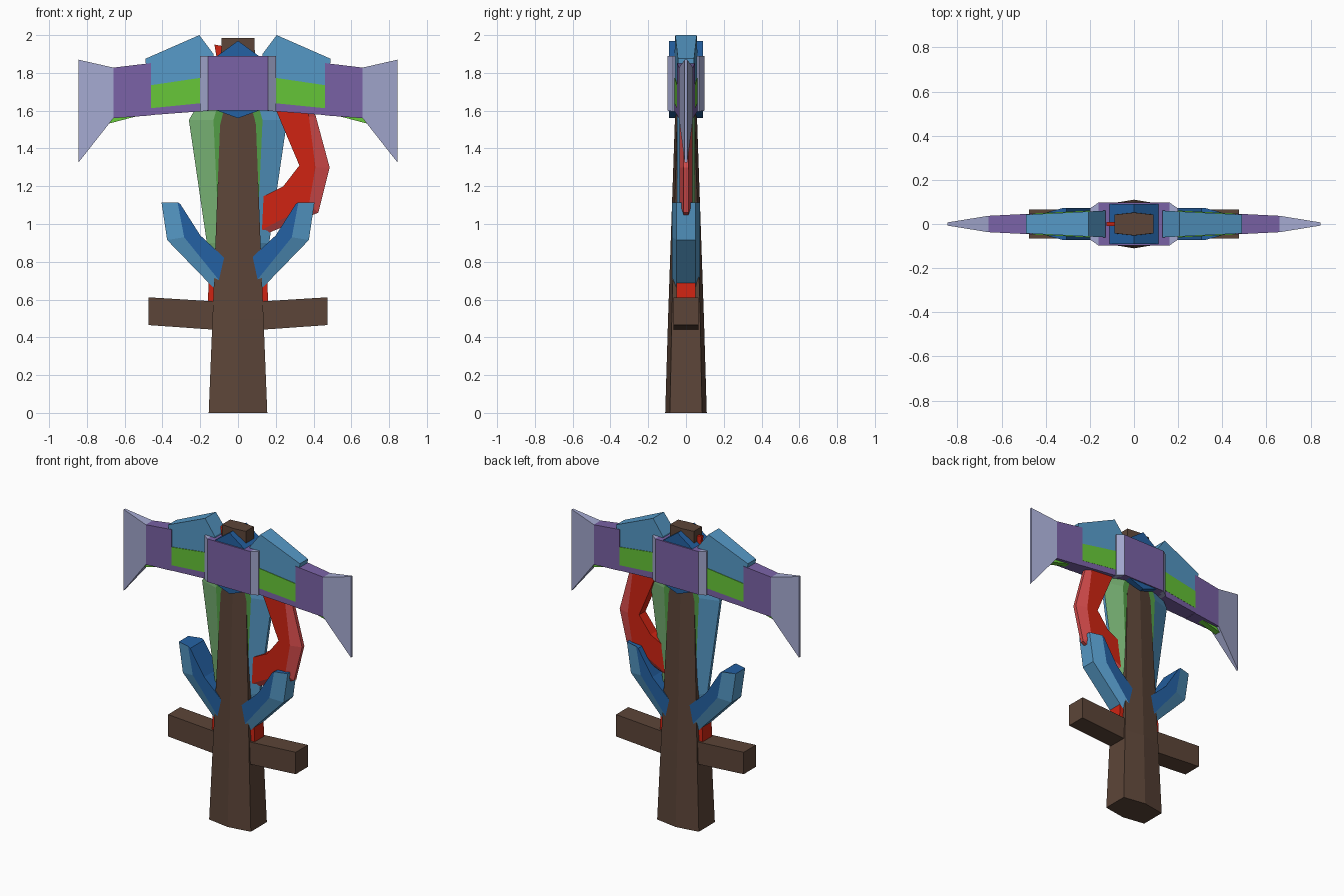
import bpy, bmesh

if "Cube" in bpy.data.objects:
    bpy.data.objects.remove(bpy.data.objects["Cube"])


def mat(name, r, g, b):
    m = bpy.data.materials.new(name)
    lin = [((c / 255 + 0.055) / 1.055) ** 2.4 for c in (r, g, b)]
    m.diffuse_color = (*lin, 1)
    m.use_nodes = True
    m.node_tree.nodes["Principled BSDF"].inputs["Base Color"].default_value = m.diffuse_color
    return m


BROWN = mat("brown wood", 92, 69, 56)
DARK = mat("dark blue", 36, 97, 163)
BLUE = mat("light blue", 86, 154, 200)
PALE = mat("pale green", 120, 178, 116)
MID = mat("mid green", 82, 158, 70)
GREEN = mat("bright green", 102, 198, 56)
RED = mat("red", 208, 36, 18)
ROSE = mat("light red", 214, 76, 76)
PURPLE = mat("purple", 122, 98, 166)
LILAC = mat("lilac", 164, 169, 208)


def loft(name, sections, strip_mats):
    """Skin matching rings of points; strip j takes strip_mats[j]."""
    bm = bmesh.new()
    mats = list(dict.fromkeys(strip_mats))
    rings = [[bm.verts.new(p) for p in sec] for sec in sections]
    n = len(rings[0])
    for a, b in zip(rings, rings[1:]):
        for j in range(n):
            k = (j + 1) % n
            f = bm.faces.new((a[j], a[k], b[k], b[j]))
            f.material_index = mats.index(strip_mats[j % len(strip_mats)])
    for cap in (rings[0], rings[-1]):
        bm.faces.new(cap).material_index = mats.index(strip_mats[-1])
    bmesh.ops.recalc_face_normals(bm, faces=bm.faces)
    me = bpy.data.meshes.new(name)
    bm.to_mesh(me)
    bm.free()
    for m in mats:
        me.materials.append(m)
    ob = bpy.data.objects.new(name, me)
    bpy.context.collection.objects.link(ob)
    return ob


def prism(name, pts, m, s=1):
    """Front profile of (x, z, half thickness), extruded both ways in y."""
    return loft(name, [[(s * x, d * h, z) for x, z, h in pts] for d in (-1, 1)], [m])


def bevelled(name, stations, h, e, strip_mats, s=1):
    """Blade section: inner edge, ridge (both half thickness h), outer edge (e)."""
    secs = []
    for i, r, o in stations:
        ring = [(i, -h), (r, -h), (o, -e), (o, e), (r, h), (i, h)]
        secs.append([(s * p[0], y, p[1]) for p, y in ring])
    return loft(name, secs, strip_mats)


def arm_h(x):
    return 0.07 - 0.05 * x


def tapered(pts, extra=0.0):
    return [(x, z, arm_h(x) + extra) for x, z in pts]


# tapered six-sided shaft
shaft = []
for z, a, b, c in ((0, .155, .085, .11), (.5, .135, .075, .095),
                   (1.6, .092, .046, .057), (1.985, .088, .042, .052)):
    shaft.append([(-a, -b, z), (0, -c, z), (a, -b, z), (a, b, z), (0, c, z), (-a, b, z)])
loft("shaft", shaft, [BROWN])

# crossguard, tips raised slightly
prism("crossguard", [(-.475, .465, .065), (-.12, .44, .065), (.12, .44, .065), (.475, .465, .065),
                     (.475, .612, .065), (.12, .59, .065), (-.12, .59, .065), (-.475, .612, .065)], BROWN)

# hammer core and gem behind it
prism("head_core", [(-.16, 1.6, .098), (.16, 1.6, .098), (.16, 1.89, .098), (-.16, 1.89, .098)], PURPLE)
prism("head_gem", [(0, 1.97, .09), (.11, 1.89, .09), (.11, 1.6, .09),
                   (0, 1.56, .09), (-.11, 1.6, .09), (-.11, 1.89, .09)], DARK)

for s, side in ((-1, "left"), (1, "right")):
    # hammer head: collar, arm, inlay, fin, flared edge
    prism(side + "_collar", [(.16, 1.6, .098), (.2, 1.595, .07), (.2, 1.89, .07), (.16, 1.89, .098)], LILAC, s)
    prism(side + "_arm_end", tapered([(.46, 1.575), (.66, 1.56), (.66, 1.828), (.46, 1.852)]), PURPLE, s)
    prism(side + "_arm_base", tapered([(.15, 1.6), (.47, 1.576), (.47, 1.615), (.15, 1.645)]), PURPLE, s)
    prism(side + "_inlay", tapered([(.19, 1.64), (.46, 1.613), (.46, 1.735), (.19, 1.775)], .001), GREEN, s)
    prism(side + "_under_spike", [(.5, 1.58, .02), (.69, 1.53, .02), (.72, 1.6, .015)], GREEN, s)
    prism(side + "_fin", tapered([(.12, 1.62), (.47, 1.6), (.49, 1.875), (.205, 2.0), (.13, 1.9)], -.003), BLUE, s)
    prism(side + "_cutting_edge", [(.66, 1.56, .037), (.845, 1.325, .007),
                                   (.845, 1.87, .007), (.66, 1.828, .037)], LILAC, s)

    # long double-coloured blade beside the shaft (colours swap on the back)
    front, back = (PALE, BLUE) if s < 0 else (BLUE, PALE)
    bevelled(side + "_long_blade",
             [((0, z), (r, z), (o, z)) for z, r, o in
              ((1.62, .11, .22), (1.55, .13, .26), (.9, .1, .165), (.6, .06, .1))],
             .048, .01, [MID, front, BLUE, back, MID, BLUE], s)

    # upswept prong
    bevelled(side + "_prong",
             [((.05, .80), (.05, .64), (.05, .58)),
              ((.20, .94), (.285, .93), (.375, .915)),
              ((.305, 1.105), (.32, 1.115), (.405, 1.115))],
             .073, .05, [DARK, BLUE, BLUE, BLUE, DARK, DARK], s)

    # red root spikes at the guard
    prism(side + "_root", [(.05, .58, .05), (.16, .585, .05), (.155, .69, .05), (.05, .63, .05)], RED, s)
    prism(side + "_thorn", [(.05, .72, .03), (.12, .76, .03), (.14, .92, .01), (.05, .8, .03)],
          RED, s).scale.x = 1 if s < 0 else .8

# curved red hook on one side
bevelled("red_hook",
         [((.19, 1.63), (.365, 1.63), (.39, 1.63)),
          ((.215, 1.57), (.375, 1.57), (.412, 1.57)),
          ((.325, 1.31), (.41, 1.30), (.485, 1.30)),
          ((.24, 1.20), (.375, 1.10), (.425, 1.06)),
          ((.08, 1.12), (.08, .945), (.08, .92))],
         .034, .012, [RED, ROSE, ROSE, ROSE, RED, RED])

# red tip poking out at the crown
prism("crown_tip", [(-.07, 1.85, .01), (-.11, 1.86, .01), (-.125, 1.95, .01), (-.07, 1.94, .01)], RED)
